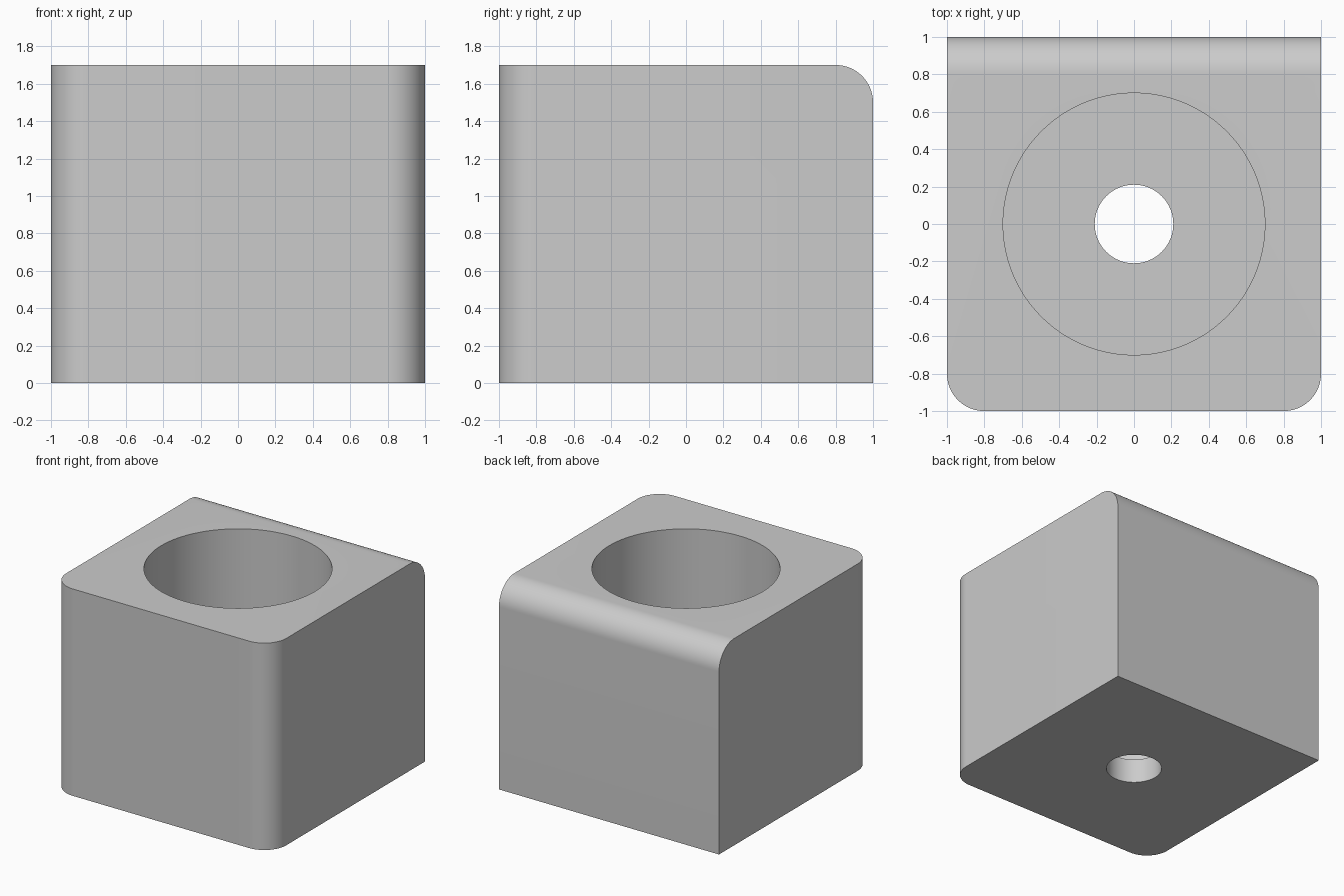
import bpy, bmesh, math

if "Cube" in bpy.data.objects:
    bpy.data.objects.remove(bpy.data.objects["Cube"], do_unlink=True)

WIDTH, HEIGHT, ROUND = 2.0, 1.7, 0.2
FLOOR = 0.2

# Single plain grey
grey = bpy.data.materials.new("plain_grey")
grey.use_nodes = True
colour = (0.6, 0.6, 0.6, 1)
grey.diffuse_color = colour
grey.node_tree.nodes["Principled BSDF"].inputs["Base Color"].default_value = colour

# Block, with the front upright edges and the top back edge rounded
bpy.ops.mesh.primitive_cube_add(size=1, location=(0, 0, HEIGHT / 2))
block = bpy.context.object
block.name = "block"
block.scale = (WIDTH, WIDTH, HEIGHT)
bpy.ops.object.transform_apply(location=True, rotation=False, scale=True)
block.data.materials.append(grey)


def is_rounded(edge):
    a, b = (v.co for v in edge.verts)
    front_upright = a.y < 0 and b.y < 0 and abs(a.z - b.z) > 1
    top_back = min(a.y, b.y) > 0 and min(a.z, b.z) > 1
    return front_upright or top_back


bm = bmesh.new()
bm.from_mesh(block.data)
bmesh.ops.bevel(bm, geom=[e for e in bm.edges if is_rounded(e)], offset=ROUND,
                offset_type='OFFSET', segments=20, profile=0.5, affect='EDGES')
bm.to_mesh(block.data)
bm.free()


def bore(name, radius, bottom, top):
    """Cut a round upright hole out of the block."""
    bpy.ops.mesh.primitive_cylinder_add(vertices=128, radius=radius, depth=top - bottom,
                                        location=(0, 0, (top + bottom) / 2))
    cutter = bpy.context.object
    cutter.name = name
    cutter.hide_render = True
    cutter.data.materials.append(grey)
    bpy.context.view_layer.objects.active = block
    cut = block.modifiers.new(name, 'BOOLEAN')
    cut.operation, cut.solver, cut.object = 'DIFFERENCE', 'EXACT', cutter
    bpy.ops.object.modifier_apply(modifier=cut.name)
    bpy.data.objects.remove(cutter, do_unlink=True)


# Wide pocket from the top, then a small hole through its floor
bore("pocket_cutter", 0.7, FLOOR, HEIGHT + 0.2)
bore("hole_cutter", 0.21, -0.2, FLOOR + 0.2)

# Smooth curves, sharp rims
bpy.ops.object.select_all(action='DESELECT')
block.select_set(True)
bpy.context.view_layer.objects.active = block
bpy.ops.object.shade_smooth_by_angle(angle=math.radians(30))
